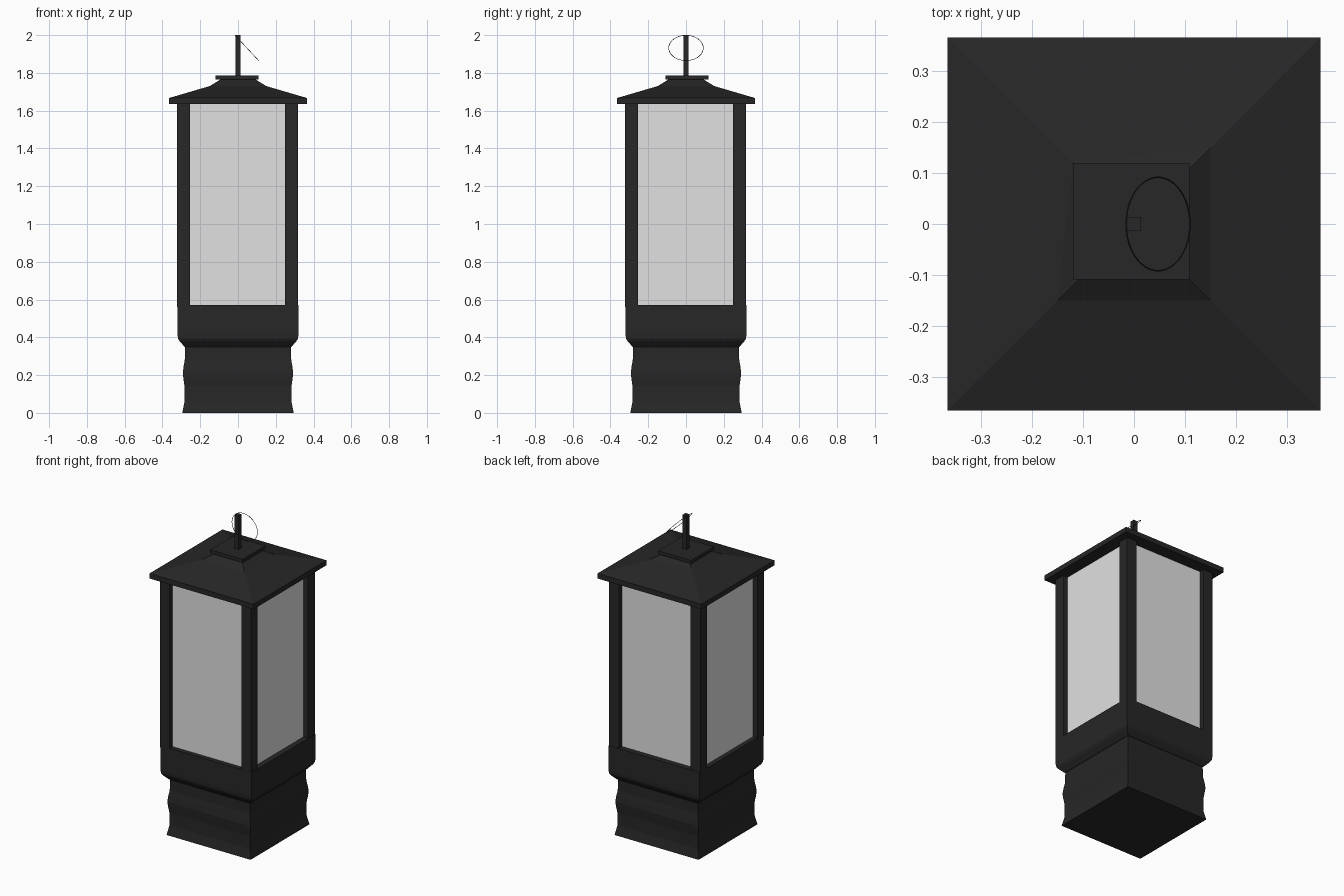
import bpy, math
from mathutils import Vector

if "Cube" in bpy.data.objects:
    bpy.data.objects.remove(bpy.data.objects["Cube"])


def material(name, value):
    m = bpy.data.materials.new(name)
    m.diffuse_color = (value, value, value, 1)
    m.use_nodes = True
    m.node_tree.nodes["Principled BSDF"].inputs["Base Color"].default_value = m.diffuse_color
    return m


METAL = material("black metal", 0.02)
GLASS = material("frosted glass", 0.75)


def square_loft(name, profile, mat, center=(0, 0), tweak=None):
    """Stack square rings given as (half width, height) and cap both ends."""
    verts, faces = [], []
    for r, z in profile:
        for sx, sy in ((-1, -1), (1, -1), (1, 1), (-1, 1)):
            verts.append((center[0] + sx * r, center[1] + sy * r, z))
    for i in range(len(profile) - 1):
        a = i * 4
        for k in range(4):
            n = (k + 1) % 4
            faces.append((a + k, a + n, a + 4 + n, a + 4 + k))
    faces.append((3, 2, 1, 0))
    top = len(verts) - 4
    faces.append((top, top + 1, top + 2, top + 3))
    for index, co in (tweak or {}).items():
        verts[index] = co
    mesh = bpy.data.meshes.new(name)
    mesh.from_pydata(verts, [], faces)
    mesh.materials.append(mat)
    ob = bpy.data.objects.new(name, mesh)
    bpy.context.collection.objects.link(ob)
    return ob


# Waisted pedestal
square_loft("pedestal", [(0.295, 0), (0.283, 0.06), (0.283, 0.14), (0.288, 0.175),
                         (0.292, 0.21), (0.288, 0.245), (0.282, 0.28), (0.28, 0.36)], METAL)

# Lower housing with a rounded underside
square_loft("lower_housing", [(0.283, 0.35), (0.31, 0.38), (0.318, 0.395),
                              (0.32, 0.415), (0.32, 0.57)], METAL)

# Corner posts
for sx in (-1, 1):
    for sy in (-1, 1):
        square_loft("corner_post", [(0.034, 0.56), (0.034, 1.64)], METAL,
                    (sx * 0.286 - 0.003, sy * 0.286 - 0.003))

# Recessed glass panes
square_loft("glass_panes", [(0.288, 0.565), (0.288, 1.638)], GLASS, (-0.003, -0.003))

# Roof: eave, slope and neck; the back left neck corner is pulled in
square_loft("roof", [(0.365, 1.635), (0.365, 1.667), (0.15, 1.73), (0.088, 1.768)],
            METAL, tweak={11: (-0.12, 0.12, 1.738)})

# Cap plate
square_loft("cap_plate", [(0.114, 1.764), (0.114, 1.785)], METAL, (-0.005, 0.005))

# Hanging rod
square_loft("rod", [(0.0135, 1.78), (0.0135, 2.0)], METAL)

# Thin tilted carrying ring
bpy.ops.mesh.primitive_torus_add(major_segments=48, minor_segments=6,
                                 major_radius=0.0915, minor_radius=0.0015,
                                 location=(0.047, 0, 1.932),
                                 rotation=(0, math.radians(47), 0))
ring = bpy.context.object
ring.name = "carrying_ring"
ring.data.materials.append(METAL)
bpy.ops.object.shade_smooth_by_angle()
